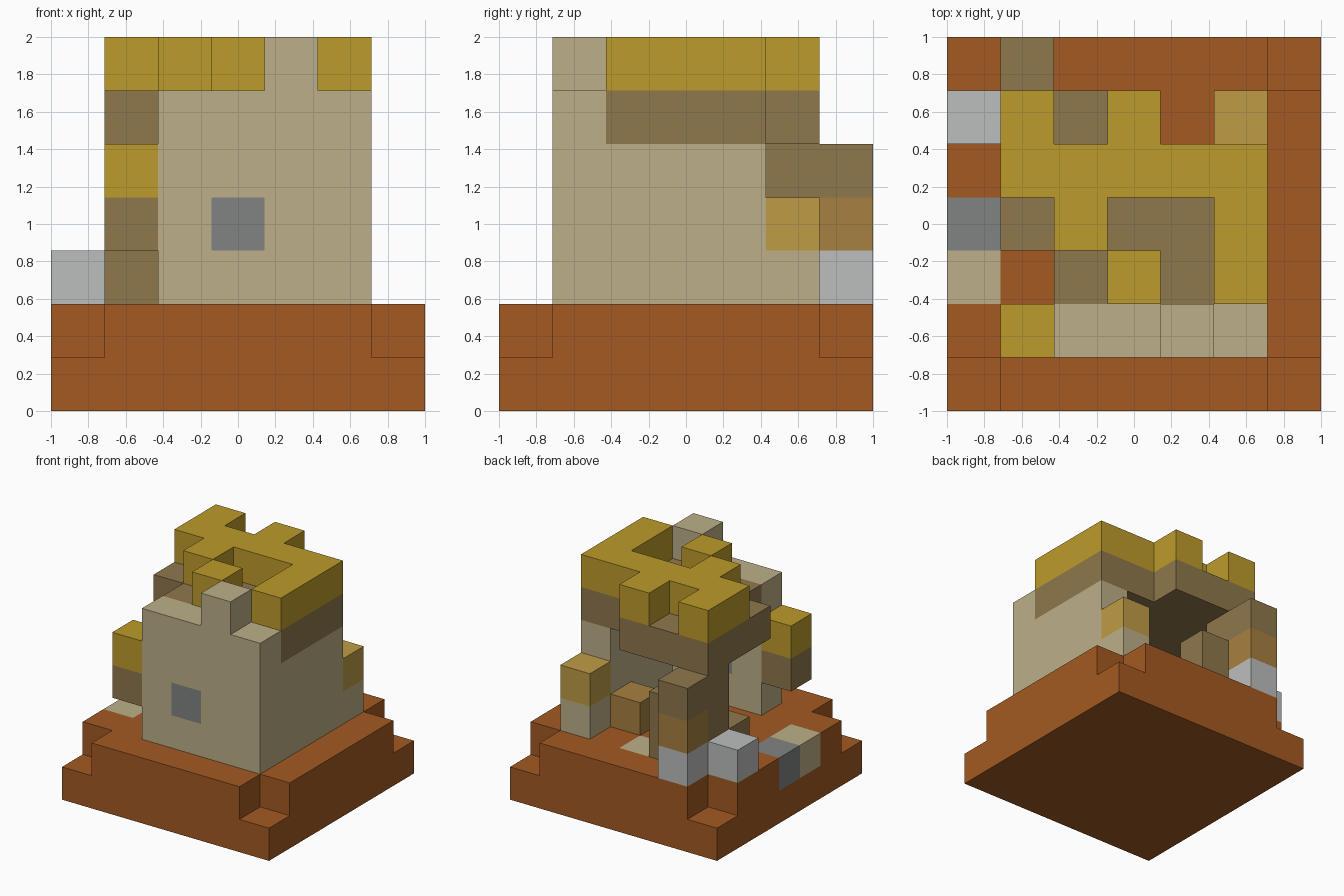
import bpy
import bmesh
from mathutils import Vector

cube = bpy.data.objects.get("Cube")
if cube:
    bpy.data.objects.remove(cube, do_unlink=True)

GRID = 7
UNIT = 2 / GRID


def material(name, hex_code):
    """Flat material from an sRGB hex code, stored as linear values."""
    srgb = [c / 255 for c in bytes.fromhex(hex_code)]
    linear = [c / 12.92 if c < 0.04 else ((c + 0.055) / 1.055) ** 2.4 for c in srgb]
    mat = bpy.data.materials.new(name)
    mat.use_nodes = True
    mat.diffuse_color = (*linear, 1)
    shader = mat.node_tree.nodes["Principled BSDF"]
    shader.inputs["Base Color"].default_value = (*linear, 1)
    shader.inputs["Roughness"].default_value = 0.9
    return mat


earth = material("earth_brown", "A45A22")
stone = material("dark_stone", "8F784D")
beige = material("beige_plaster", "BCAF88")
straw = material("straw_yellow", "BD9B2B")
grey = material("slate_grey", "818483")
silver = material("light_grey", "BCBEBD")
tan = material("tan_wood", "BF9C46")
ochre = material("ochre_wood", "A78040")

cells = {}   # grid cell -> part name
parts = {}   # part name -> material


def blocks(part, mat, x, y, z):
    """Fill a range of grid cells, both ends included; later parts replace earlier."""
    parts[part] = mat
    span = [range(r[0], r[-1] + 1) for r in (x, y, z)]
    for i in span[0]:
        for j in span[1]:
            for k in span[2]:
                cells[i, j, k] = part


# stepped ground with its corners cut away on the upper step
blocks("ground", earth, (0, 6), (0, 6), (0, 1))
for x in (0, 6):
    for y in (0, 6):
        del cells[x, y, 1]
blocks("beige_paving", beige, [0], [2], [1])
blocks("beige_paving", beige, [3], [5], [1])
blocks("grey_paving", grey, [0], [3], [1])

# front and side walls, with the chimney and the window
blocks("front_wall", beige, (2, 5), [1], (2, 5))
blocks("side_wall", beige, [5], (2, 4), (2, 4))
blocks("chimney", beige, [4], [1], [6])
blocks("window", grey, [3], [1], [3])

# roof underlayer
blocks("roof_underlayer", stone, (2, 5), (2, 4), [5])
blocks("roof_underlayer", stone, [1], (3, 5), [5])
blocks("roof_underlayer", stone, (2, 3), [5], [5])

# ragged roof covering
blocks("roof_cover", straw, (1, 5), [4], [6])
blocks("roof_cover", straw, [5], (2, 3), [6])
for x, y in ((1, 5), (3, 5), (2, 3), (3, 2)):
    blocks("roof_cover", straw, [x], [y], [6])

# hanging lantern beside the front wall
blocks("lantern_base", stone, [1], [1], [3])
blocks("lantern_top", straw, [1], [1], [4])

# rear pillar and its supports
blocks("rear_pillar_foot", silver, [1], [6], [2])
blocks("rear_pillar_middle", ochre, [1], [6], [3])
blocks("rear_pillar_top", stone, [1], [6], [4])
blocks("rear_support", stone, [1], [5], (2, 4))
blocks("rear_support", stone, [1], [4], [2])
blocks("rear_post", stone, [2], [5], (2, 3))
blocks("pale_block", silver, [0], [5], [2])

# corner post and indoor stool
blocks("corner_post", beige, [5], [5], [2])
blocks("corner_post_cap", tan, [5], [5], [3])
blocks("stool", ochre, [4], [4], [2])


def build(part, mat):
    """Make one mesh from the exposed sides of the part's cells."""
    bm = bmesh.new()
    for cell in (c for c, owner in cells.items() if owner == part):
        centre = Vector(cell) + Vector((0.5, 0.5, 0.5))
        for axis in range(3):
            for sign in (-1, 1):
                normal = Vector((0, 0, 0))
                normal[axis] = sign
                if tuple(int(a + b) for a, b in zip(cell, normal)) in cells:
                    continue
                u = Vector((0, 0, 0))
                u[(axis + 1) % 3] = 0.5
                v = normal.cross(u)
                mid = centre + normal / 2
                corners = (mid - u - v, mid + u - v, mid + u + v, mid - u + v)
                bm.faces.new([bm.verts.new(p) for p in corners])
    bmesh.ops.remove_doubles(bm, verts=bm.verts, dist=0.001)
    bmesh.ops.translate(bm, verts=bm.verts, vec=(-GRID / 2, -GRID / 2, 0))
    bmesh.ops.scale(bm, verts=bm.verts, vec=(UNIT, UNIT, UNIT))
    mesh = bpy.data.meshes.new(part)
    bm.to_mesh(mesh)
    bm.free()
    mesh.materials.append(mat)
    bpy.context.collection.objects.link(bpy.data.objects.new(part, mesh))


for part, mat in parts.items():
    build(part, mat)
